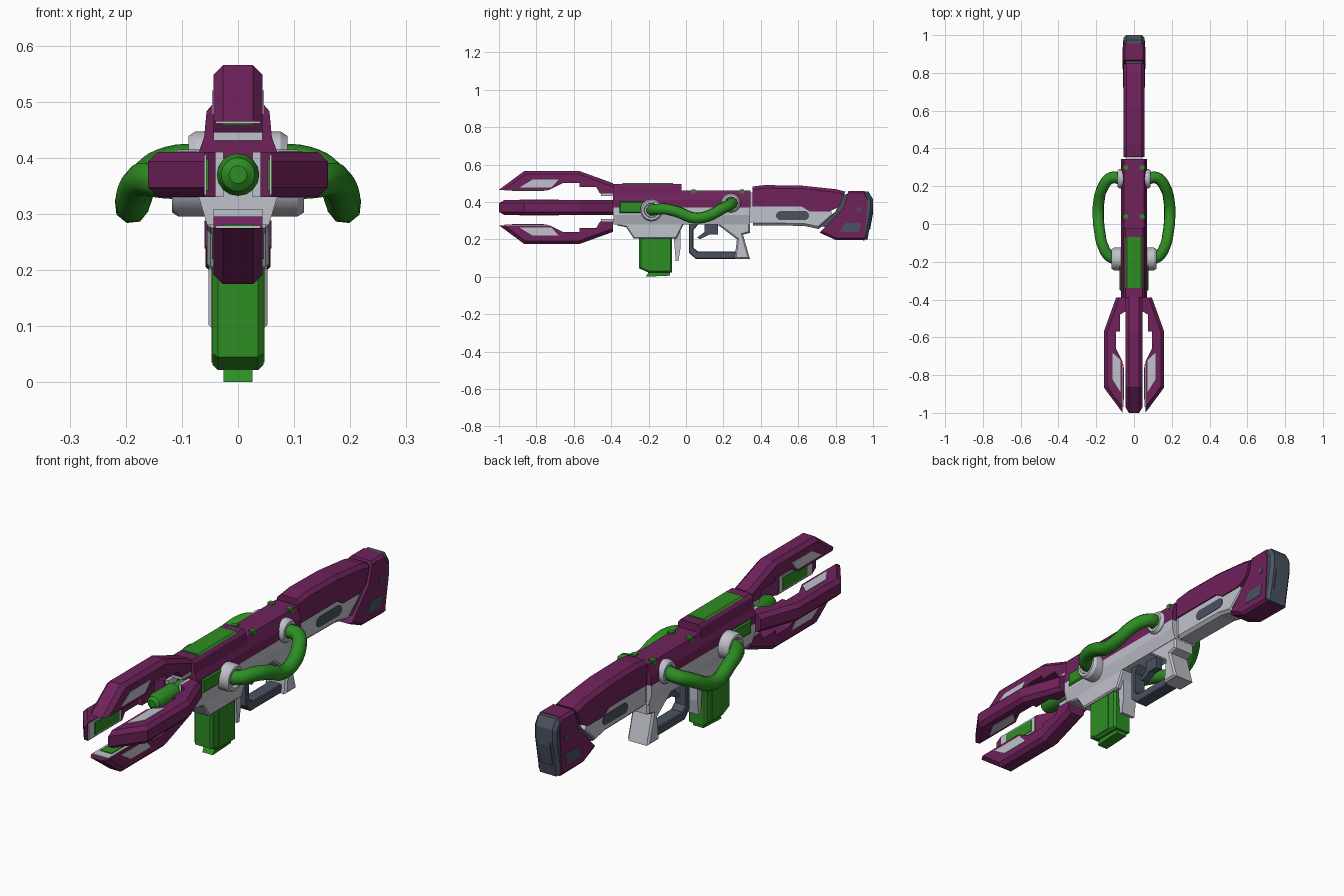
import bpy, bmesh, math
from mathutils import Matrix, Vector

if "Cube" in bpy.data.objects:
    bpy.data.objects.remove(bpy.data.objects["Cube"])


def material(name, rgb):
    m = bpy.data.materials.new(name)
    m.use_nodes = True
    m.diffuse_color = (*rgb, 1)
    m.node_tree.nodes["Principled BSDF"].inputs["Base Color"].default_value = (*rgb, 1)
    return m


PURPLE = material("plum_purple", (0.16, 0.016, 0.105))
GREEN = material("bright_green", (0.027, 0.27, 0.017))
LIGHT = material("light_grey", (0.53, 0.54, 0.60))
DARK = material("slate_grey", (0.068, 0.085, 0.12))
AXIS_Z = 0.37  # height of the barrel axis


def finish(name, bm, mat, matrix=None):
    bmesh.ops.recalc_face_normals(bm, faces=bm.faces)
    mesh = bpy.data.meshes.new(name)
    if matrix:
        bm.transform(matrix)
    bm.to_mesh(mesh)
    bm.free()
    mesh.materials.append(mat)
    ob = bpy.data.objects.new(name, mesh)
    bpy.context.collection.objects.link(ob)
    return ob


def prism(name, pts, axis, a, b, mat, bevel=0, rule=lambda p: True, matrix=None):
    """Extrude an outline along x (points are y, z) or y (points are x, z);
    bevel the rim edges whose midpoint passes the rule."""
    def place(p, d):
        return (d, p[0], p[1]) if axis == "x" else (p[0], d, p[1])
    bm = bmesh.new()
    ends = [[bm.verts.new(place(p, d)) for p in pts] for d in (a, b)]
    rims = [bm.faces.new(e) for e in ends]
    for i in range(len(pts)):
        j = (i + 1) % len(pts)
        bm.faces.new((ends[0][i], ends[0][j], ends[1][j], ends[1][i]))
    if bevel:
        edges = {e for f in rims for e in f.edges
                 if rule((e.verts[0].co + e.verts[1].co) / 2)}
        bmesh.ops.recalc_face_normals(bm, faces=bm.faces)
        bmesh.ops.bevel(bm, geom=list(edges), offset=bevel, segments=1,
                        affect="EDGES", clamp_overlap=True)
    return finish(name, bm, mat, matrix)


def slab(name, pts, half, mat, bevel=0, rule=lambda p: True, matrix=None):
    return prism(name, pts, "x", -half, half, mat, bevel, rule, matrix)


def symmetric(right_half):
    return right_half + [(-x, z) for x, z in reversed(right_half)]


def box(name, lo, hi, mat, matrix=None):
    pts = [(lo[1], lo[2]), (hi[1], lo[2]), (hi[1], hi[2]), (lo[1], hi[2])]
    return prism(name, pts, "x", lo[0], hi[0], mat, matrix=matrix)


def side_plates(name, pts, half, mat, matrix=None):
    for s, label in ((1, "left"), (-1, "right")):
        prism(f"{name}_{label}", pts, "x", s * (half - 0.003), s * (half + 0.002),
              mat, matrix=matrix)


def lathe(name, profile, sides, mat, matrix):
    """Revolve (radius, distance) points into a closed solid along local z."""
    bm = bmesh.new()
    rings = [[bm.verts.new((r * math.cos(t), r * math.sin(t), d))
              for t in (2 * math.pi * k / sides for k in range(sides))]
             for r, d in profile]
    for lower, upper in zip(rings, rings[1:]):
        for k in range(sides):
            n = (k + 1) % sides
            bm.faces.new((lower[k], lower[n], upper[n], upper[k]))
    bm.faces.new(rings[0])
    bm.faces.new(rings[-1])
    ob = finish(name, bm, mat, matrix)
    bpy.context.view_layer.objects.active = ob
    ob.select_set(True)
    bpy.ops.object.shade_smooth_by_angle(angle=math.radians(32))
    ob.select_set(False)
    return ob


# Four muzzle prongs around the barrel axis
prong = [(-1, 0), (-.865, .1), (-.57, .1), (-.39, .035), (-.39, -.02), (-.46, -.02),
         (-.48, .015), (-.57, .015), (-.57, .035), (-.66, .035), (-.73, 0)]
window = [(-.89, .012), (-.82, .055), (-.68, .055), (-.72, .012)]
for k, label in enumerate(("top", "left", "bottom", "right")):
    offset, half = (0.095, 0.044) if k % 2 == 0 else (0.06, 0.04)
    m = (Matrix.Translation((0, 0, AXIS_Z)) @ Matrix.Rotation(k * math.pi / 2, 4, "Y")
         @ Matrix.Translation((0, 0, offset)))
    slab(f"{label}_prong", prong, half, PURPLE, 0.017,
         lambda p: p.z > 0.04 and p.y < -0.4, m)
    side_plates(f"{label}_prong_window", window, half, LIGHT, m)
    box(f"{label}_prong_liner", (-half + .004, -.97, -.004), (half - .004, -.74, .002), LIGHT, m)
    box(f"{label}_prong_panel", (-.028, -.93, -.007), (.028, -.76, 0), GREEN, m)
    box(f"{label}_prong_root", (-half, -.455, -.034), (half, -.385, -.019), LIGHT, m)

# Barrel
lathe("barrel", [(.028, .36), (.028, .45), (.038, .46), (.038, .57), (.03, .595), (.016, .605)],
      16, GREEN, Matrix.Translation((0, 0, AXIS_Z)) @ Matrix.Rotation(math.pi / 2, 4, "X"))

# Receiver
prism("upper_body", symmetric([(.07, .37), (.07, .41), (.052, .46)]), "y", -.39, .345, PURPLE)
prism("raised_cover", symmetric([(.062, .42), (.056, .483), (.045, .496)]), "y", -.39, -.025, PURPLE)
prism("cover_strip", symmetric([(.045, .488), (.045, .496), (.038, .502)]), "y", -.34, -.07, GREEN)
prism("lower_body", symmetric([(.055, .28), (.07, .33), (.07, .37)]), "y", -.388, .343, LIGHT)
slab("magazine_well", [(-.37, .3), (-.37, .275), (-.32, .265), (-.28, .205), (-.05, .205),
                       (-.01, .285), (-.01, .3)], .055, LIGHT, .006)
slab("magazine_catch", [(-.065, .21), (-.055, .085), (-.04, .085), (-.03, .15), (-.03, .25), (-.065, .25)],
     .035, LIGHT)
box("stock_neck", (-.045, .33, .29), (.045, .37, .45), LIGHT)
for s, label in ((1, "left"), (-1, "right")):
    for y in (.04, .3):
        box(f"{label}_top_stud", (s * .045 - .013, y - .011, .445), (s * .045 + .013, y + .011, .467), GREEN)
    prism(f"{label}_side_vent", [(-.355, .34), (-.2, .34), (-.2, .402), (-.355, .402)],
          "x", s * .06, s * .077, GREEN, .006)

# Magazine
slab("magazine", [(-.25, .25), (-.25, .045), (-.2, .022), (-.075, .022), (-.075, .25)], .045, GREEN, .009)
side_plates("magazine_rib", [(-.2, .21), (-.2, .035), (-.12, .035), (-.12, .21)], .045, GREEN)
slab("magazine_foot", [(-.215, 0), (-.085, .006), (-.085, .025), (-.2, .025)], .026, GREEN)

# Grip, trigger and guard
slab("grip", [(.15, .29), (.18, .27), (.272, .2), (.26, .095), (.342, .095), (.305, .225),
              (.342, .235), (.342, .29)], .053, LIGHT, .008)
slab("trigger_guard", [(.015, .285), (.015, .13), (.05, .096), (.27, .096), (.27, .135),
                       (.065, .135), (.04, .155), (.04, .25), (.07, .285)], .03, DARK, .004)
slab("trigger", [(.1, .285), (.1, .24), (.06, .21), (.075, .2), (.125, .225), (.17, .225), (.17, .285)],
     .016, DARK)

# Stock
slab("stock_top", [(.355, .375), (.62, .375), (.66, .35), (.77, .35), (.82, .375), (.852, .455),
                   (.8, .468), (.62, .487), (.42, .49), (.355, .482)], .056, PURPLE, .016,
     lambda p: p.z > .46)
slab("stock_underside", [(.358, .385), (.62, .385), (.66, .36), (.77, .36), (.79, .325), (.71, .255),
                         (.63, .272), (.358, .275)], .05, LIGHT, .013, lambda p: p.z < .3)
slot = [(.57 + math.copysign(.065, math.cos(t)) + .024 * math.cos(t), .327 + .024 * math.sin(t))
        for t in (math.pi * (k + .5) / 6 for k in range(12))]
side_plates("stock_slot", slot, .05, DARK)
slab("stock_joint", [(.71, .27), (.8, .35), (.845, .44), (.9, .445), (.9, .25)], .045, DARK)

# Butt and shoulder pad
slab("butt", [(.715, .235), (.8, .197), (.955, .195), (.972, .43), (.955, .458), (.868, .458),
              (.842, .37)], .058, PURPLE, .011, lambda p: p.z > .44 or p.z < .23)
side_plates("butt_window", [(.82, .238), (.85, .288), (.935, .288), (.925, .238)], .058, DARK)
dot = [(.925 + .013 * math.cos(k * math.pi / 4), .36 + .013 * math.sin(k * math.pi / 4)) for k in range(8)]
side_plates("butt_pin", dot, .058, DARK)
slab("shoulder_pad", [(.95, .2), (.97, .197), (1, .36), (1, .415), (.975, .456), (.95, .456)],
     .055, DARK, .014, lambda p: p.y > .955)
slab("pad_inset", [(.98, .255), (.984, .25), (1, .34), (1, .4), (.98, .4)], .03, DARK)

# Side hoses and their collars
path = [(.07, .24, .395), (.12, .245, .39), (.165, .195, .365), (.187, .11, .322), (.189, .04, .315),
        (.182, -.04, .345), (.165, -.115, .362), (.125, -.175, .357), (.075, -.185, .355)]
for s, label in ((1, "left"), (-1, "right")):
    curve = bpy.data.curves.new(f"{label}_hose", "CURVE")
    curve.dimensions = "3D"
    curve.bevel_depth = 0.031
    curve.bevel_resolution = 2
    curve.resolution_u = 4
    curve.use_fill_caps = True
    spline = curve.splines.new("BEZIER")
    spline.bezier_points.add(len(path) - 1)
    for point, (x, y, z) in zip(spline.bezier_points, path):
        point.co = Vector((s * x, y, z))
        point.handle_left_type = point.handle_right_type = "AUTO"
    curve.materials.append(GREEN)
    bpy.context.collection.objects.link(bpy.data.objects.new(f"{label}_hose", curve))
    for end, y, z, r, reach in (("front", -.185, .355, .06, .118), ("rear", .24, .395, .052, .088)):
        lathe(f"{label}_{end}_collar",
              [(r, .045), (r, reach - .012), (r - .008, reach), (r - .02, reach), (r - .024, reach - .012)],
              16, LIGHT, Matrix.Translation((0, y, z)) @ Matrix.Rotation(s * math.pi / 2, 4, "Y"))
